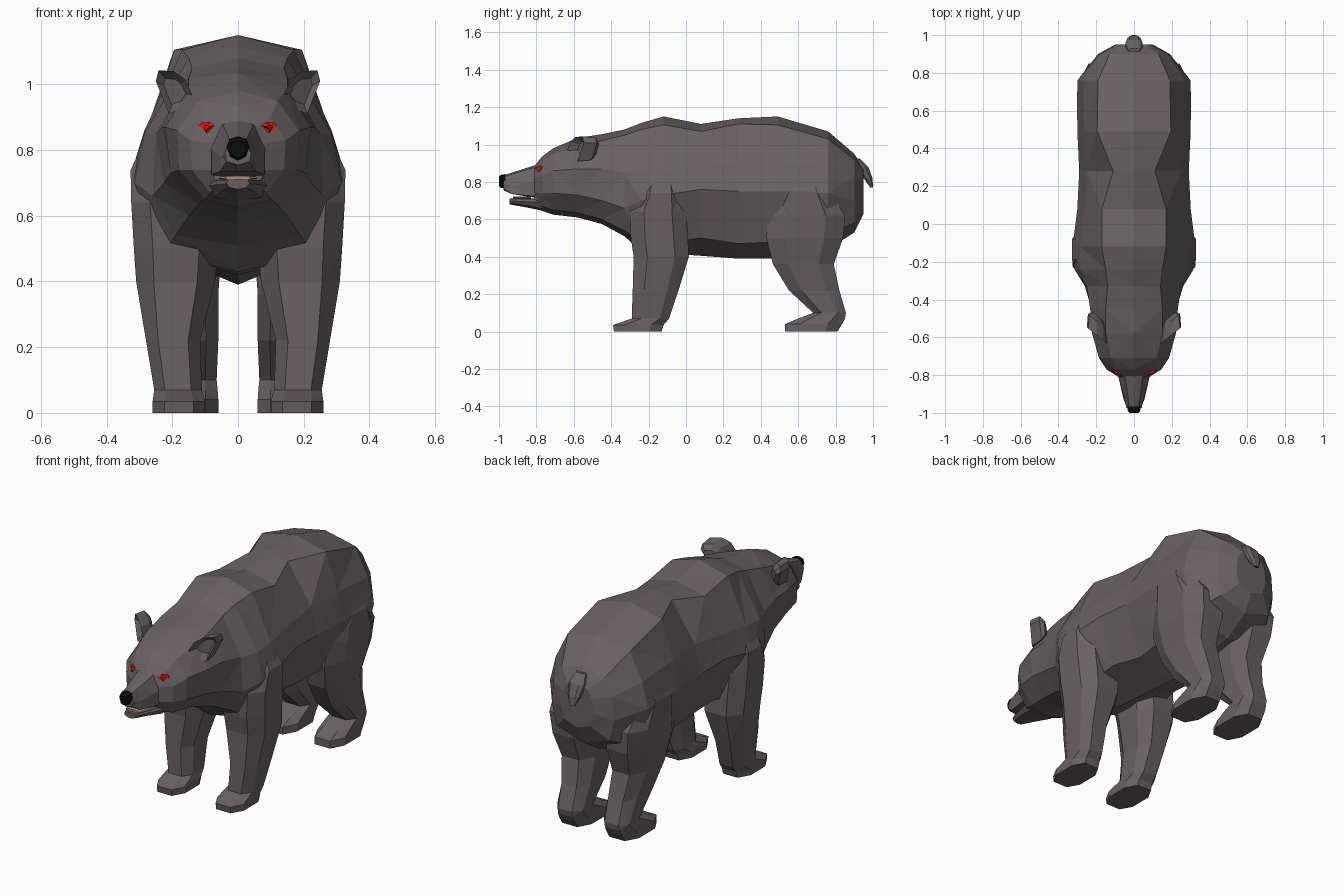
import bpy, bmesh
from mathutils import Vector


def material(name, rgb):
    m = bpy.data.materials.new(name)
    m.diffuse_color = (*rgb, 1)
    return m


FUR = material("fur", (0.14, 0.12, 0.127))
RED = material("eye_red", (0.85, 0.01, 0.01))
BLACK = material("nose_black", (0.004, 0.004, 0.004))
PINK = material("mouth_pink", (0.42, 0.28, 0.25))


def loft(name, rings, mat=FUR):
    """Skin a list of equal-length rings into a closed, faceted mesh."""
    bm = bmesh.new()
    rows = [[bm.verts.new(p) for p in r] for r in rings]
    n = len(rows[0])
    for a, b in zip(rows, rows[1:]):
        for i in range(n):
            j = (i + 1) % n
            bm.faces.new((a[i], a[j], b[j], b[i]))
    bm.faces.new(rows[0])
    bm.faces.new(rows[-1])
    bmesh.ops.triangulate(bm, faces=bm.faces[:])
    bmesh.ops.recalc_face_normals(bm, faces=bm.faces[:])
    me = bpy.data.meshes.new(name)
    bm.to_mesh(me)
    bm.free()
    me.materials.append(mat)
    ob = bpy.data.objects.new(name, me)
    bpy.context.collection.objects.link(ob)
    return ob


def along_y(sections):
    """Each section: y, top z, then (x, z) side points, then bottom z."""
    rings = []
    for y, zt, *side, zb in sections:
        half = list(zip(side[::2], side[1::2]))
        rings.append([(0, y, zt)] + [(x, y, z) for x, z in half] + [(0, y, zb)]
                     + [(-x, y, z) for x, z in reversed(half)])
    return rings


def along_z(sections, side=1):
    """Each section: z and the y / x extents of a chamfered octagon."""
    rings = []
    for z, y0, y1, x0, x1 in sections:
        cy, cx, hy, hx = (y0 + y1) / 2, (x0 + x1) / 2, (y1 - y0) / 2, (x1 - x0) / 2
        octagon = [(1, .5), (.55, 1), (-.55, 1), (-1, .5), (-1, -.5), (-.55, -1), (.55, -1), (1, -.5)]
        rings.append([(side * (cx + hx * u), cy + hy * v, z) for u, v in octagon])
    return rings


# Head, neck and trunk as one run of cross-sections
head = [
    (-.81, .885, .05, .87, .08, .82, .08, .74, .065, .69, .665),
    (-.77, .935, .10, .90, .145, .83, .14, .74, .085, .67, .645),
    (-.71, .98, .12, .95, .185, .86, .18, .74, .10, .65, .625),
    (-.58, 1.035, .15, .985, .222, .87, .205, .73, .12, .635, .61),
    (-.45, 1.055, .15, 1.02, .232, .87, .225, .70, .15, .60, .575),
    (-.33, 1.08, .14, 1.05, .25, .85, .26, .66, .19, .54, .51)]
trunk = [
    (-.24, 1.115, .15, 1.08, .285, .85, .315, .70, .23, .48, .43),
    (-.12, 1.15, .17, 1.105, .285, .86, .325, .73, .22, .47, .42),
    (.08, 1.11, .17, 1.07, .265, .88, .30, .76, .21, .50, .405),
    (.28, 1.14, .11, 1.11, .25, .90, .29, .75, .19, .47, .39),
    (.49, 1.15, .195, 1.105, .265, .90, .30, .75, .21, .48, .39),
    (.76, 1.07, .19, 1.03, .265, .88, .30, .74, .24, .52, .44),
    (.90, .95, .13, .92, .18, .83, .19, .70, .16, .58, .53),
    (.95, .87, .06, .86, .09, .81, .10, .73, .08, .66, .63)]
body = loft("body", along_y(head + trunk))

# Muzzle and lower jaw
muzzle = [
    (-.74, .91, .075, .88, .10, .80, .09, .74, .71),
    (-.82, .885, .045, .875, .08, .80, .08, .725, .718),
    (-.93, .85, .03, .842, .05, .78, .055, .735, .735),
    (-.975, .835, .025, .827, .04, .79, .035, .765, .755)]
jaw = [
    (-.76, .712, .08, .708, .095, .69, .07, .655, .645),
    (-.86, .71, .06, .708, .065, .695, .05, .675, .665),
    (-.945, .712, .03, .71, .035, .698, .025, .686, .68)]
parts = [loft("muzzle", along_y(muzzle)), loft("jaw", along_y(jaw))]

# Legs, both sides
front_leg = [
    (0, -.385, -.13, .10, .26), (.035, -.39, -.12, .10, .26), (.07, -.29, -.09, .11, .255),
    (.22, -.285, -.04, .115, .28), (.40, -.28, .015, .07, .31), (.50, -.295, .01, .06, .317),
    (.64, -.30, 0, .07, .325), (.74, -.25, -.02, .08, .327), (.90, -.2, -.06, .09, .25)]
back_leg = [
    (0, .53, .81, .06, .23), (.04, .53, .835, .06, .23), (.07, .60, .85, .062, .225),
    (.10, .68, .855, .065, .22), (.22, .55, .82, .06, .225), (.36, .465, .79, .06, .25),
    (.50, .43, .84, .05, .28), (.62, .44, .85, .06, .293), (.75, .48, .77, .08, .301),
    (.92, .54, .70, .09, .24)]
for side in (-1, 1):
    parts.append(loft("front_leg", along_z(front_leg, side)))
    parts.append(loft("back_leg", along_z(back_leg, side)))

# Fuse limbs and muzzle into one skin
for part in parts:
    mod = body.modifiers.new("fuse", 'BOOLEAN')
    mod.operation, mod.solver, mod.object = 'UNION', 'EXACT', part
bpy.context.view_layer.update()
fused = bpy.data.meshes.new_from_object(body.evaluated_get(bpy.context.evaluated_depsgraph_get()))
body.modifiers.clear()
body.data = fused
for part in parts:
    bpy.data.objects.remove(part)

# Nose
loft("nose", along_y([
    (-.965, .842, .026, .834, .035, .81, .024, .78, .768),
    (-.988, .838, .024, .832, .033, .81, .024, .78, .768),
    (-1.0, .828, .018, .822, .024, .803, .018, .785, .776)]), BLACK)

# Tongue
loft("tongue", along_y([
    (-.83, .722, .05, .72, .06, .714, .045, .705, .704),
    (-.925, .722, .032, .72, .04, .714, .025, .705, .704)]), PINK)

# Tail
loft("tail", along_z([
    (.77, .985, 1.0, -.015, .015), (.82, .95, .997, -.035, .035),
    (.88, .91, .975, -.045, .045), (.925, .88, .93, -.03, .03)]))

# Cupped ears, turned outwards, and faceted eyes
outline = [(.13, .945), (.16, 1.015), (.195, 1.04), (.242, 1.043), (.25, 1.01), (.21, .91)]
ear_rings = [(.5, -.49), (.9, -.52), (1.0, -.595), (.6, -.555)]
for side in (-1, 1):
    rings = []
    for s, y in ear_rings:
        rings.append([(side * (.19 + (x - .19) * s), y + (x - .19) * .8 * s, .98 + (z - .98) * s)
                      for x, z in outline])
    loft("ear", rings)
    c = Vector((side * .096, -.782, .869))
    diamond = [(-.024, .006), (-.012, .016), (.012, .016), (.024, .006), (0, -.02)]
    loft("eye", [[(c.x + side * u * k, c.y + dy + .6 * u, c.z + v * k) for u, v in diamond]
                 for k, dy in ((1, .02), (1, -.006), (.4, -.013))], RED)
